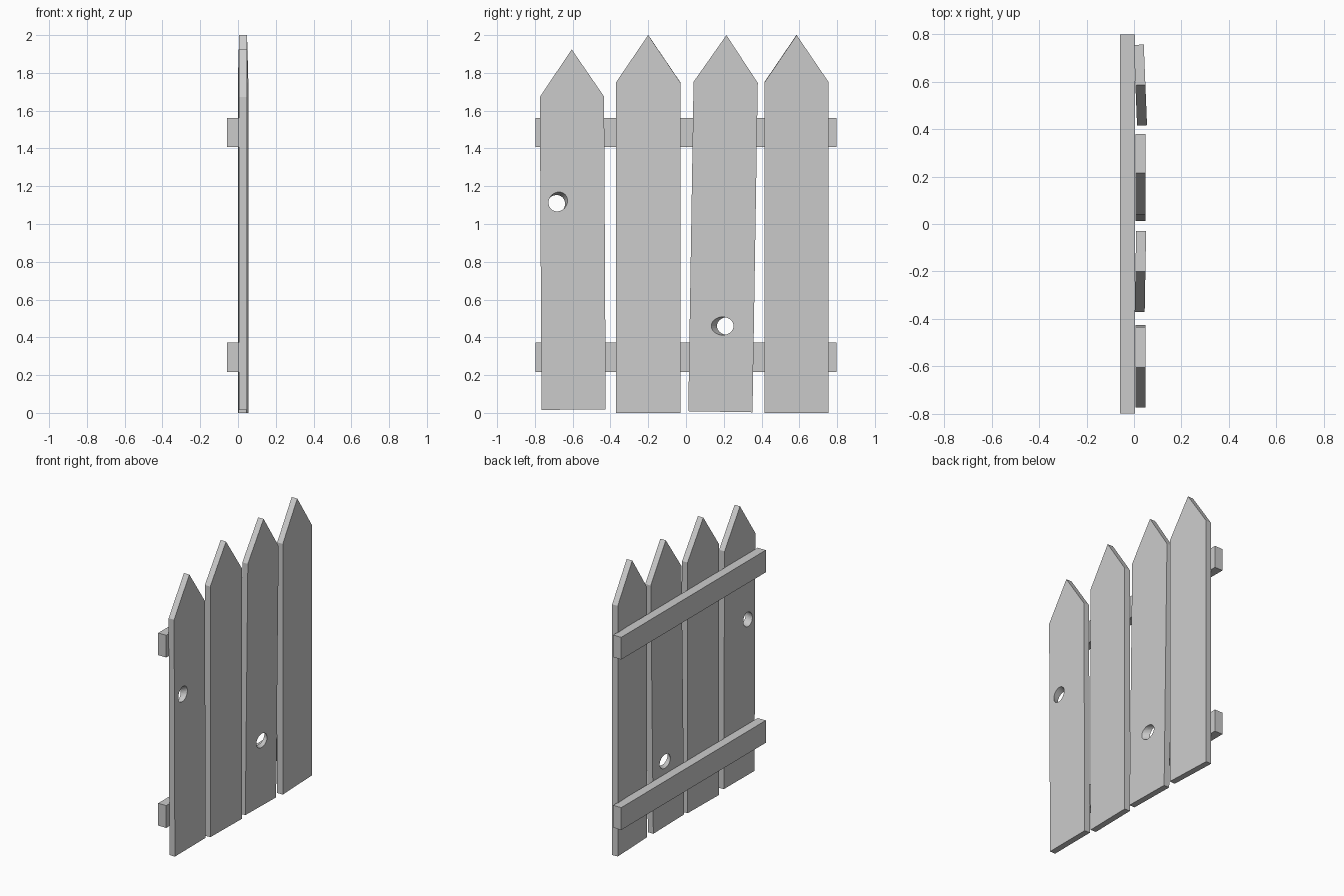
import bpy, bmesh
from math import radians
from mathutils import Vector

if "Cube" in bpy.data.objects:
    bpy.data.objects.remove(bpy.data.objects["Cube"])

THICK = 0.042   # picket thickness
HALF = 0.17     # picket half width


def add_object(name, bm):
    bmesh.ops.recalc_face_normals(bm, faces=bm.faces)
    mesh = bpy.data.meshes.new(name)
    bm.to_mesh(mesh)
    bm.free()
    obj = bpy.data.objects.new(name, mesh)
    bpy.context.collection.objects.link(obj)
    return obj


def picket(name, y, z, height, tilt=0, yaw=0):
    """Pointed board, extruded along x, pivoting on its bottom centre."""
    shoulder = height - 0.25
    outline = [(-HALF, 0), (HALF, 0), (HALF, shoulder), (0, height), (-HALF, shoulder)]
    bm = bmesh.new()
    face = bm.faces.new([bm.verts.new((-THICK / 2, a, b)) for a, b in outline])
    out = bmesh.ops.extrude_face_region(bm, geom=[face])
    verts = [v for v in out["geom"] if isinstance(v, bmesh.types.BMVert)]
    bmesh.ops.translate(bm, verts=verts, vec=(THICK, 0, 0))
    obj = add_object(name, bm)
    obj.location = (0.027, y, z)
    obj.rotation_euler = (radians(tilt), 0, radians(yaw))
    return obj


def rail(name, z0, z1):
    bm = bmesh.new()
    bmesh.ops.create_cube(bm, size=1)
    bmesh.ops.scale(bm, verts=bm.verts, vec=(0.062, 1.595, z1 - z0))
    obj = add_object(name, bm)
    obj.location = (-0.027, 0, (z0 + z1) / 2)


def knot_hole(board, centre, axis, radius=0.048):
    """Bore a slanted round hole through a board."""
    bm = bmesh.new()
    bmesh.ops.create_cone(bm, cap_ends=True, segments=32, radius1=radius,
                          radius2=radius, depth=0.4)
    cutter = add_object("hole_cutter", bm)
    cutter.location = centre
    cutter.rotation_euler = Vector(axis).to_track_quat('Z', 'Y').to_euler()
    cutter.hide_render = True
    cutter.hide_set(True)
    mod = board.modifiers.new("knot_hole", 'BOOLEAN')
    mod.operation = 'DIFFERENCE'
    mod.solver = 'EXACT'
    mod.object = cutter
    bpy.context.view_layer.objects.active = board
    bpy.ops.object.modifier_apply(modifier=mod.name)
    bpy.data.objects.remove(cutter)


# Pickets, slightly crooked
first = picket("picket_1", -0.595, 0.017, 1.907, tilt=0.3)
picket("picket_2", -0.2, 0.0, 2.0, yaw=-1)
third = picket("picket_3", 0.182, 0.006, 1.994, tilt=-0.92)
picket("picket_4", 0.585, 0.0, 2.0, yaw=2.3)

# Knot holes
knot_hole(first, (0.027, -0.684, 1.11), (0.042, 0.013, 0.016))
knot_hole(third, (0.027, 0.208, 0.46), (0.042, -0.03, 0))

# Back rails
rail("lower_rail", 0.217, 0.373)
rail("upper_rail", 1.407, 1.562)
